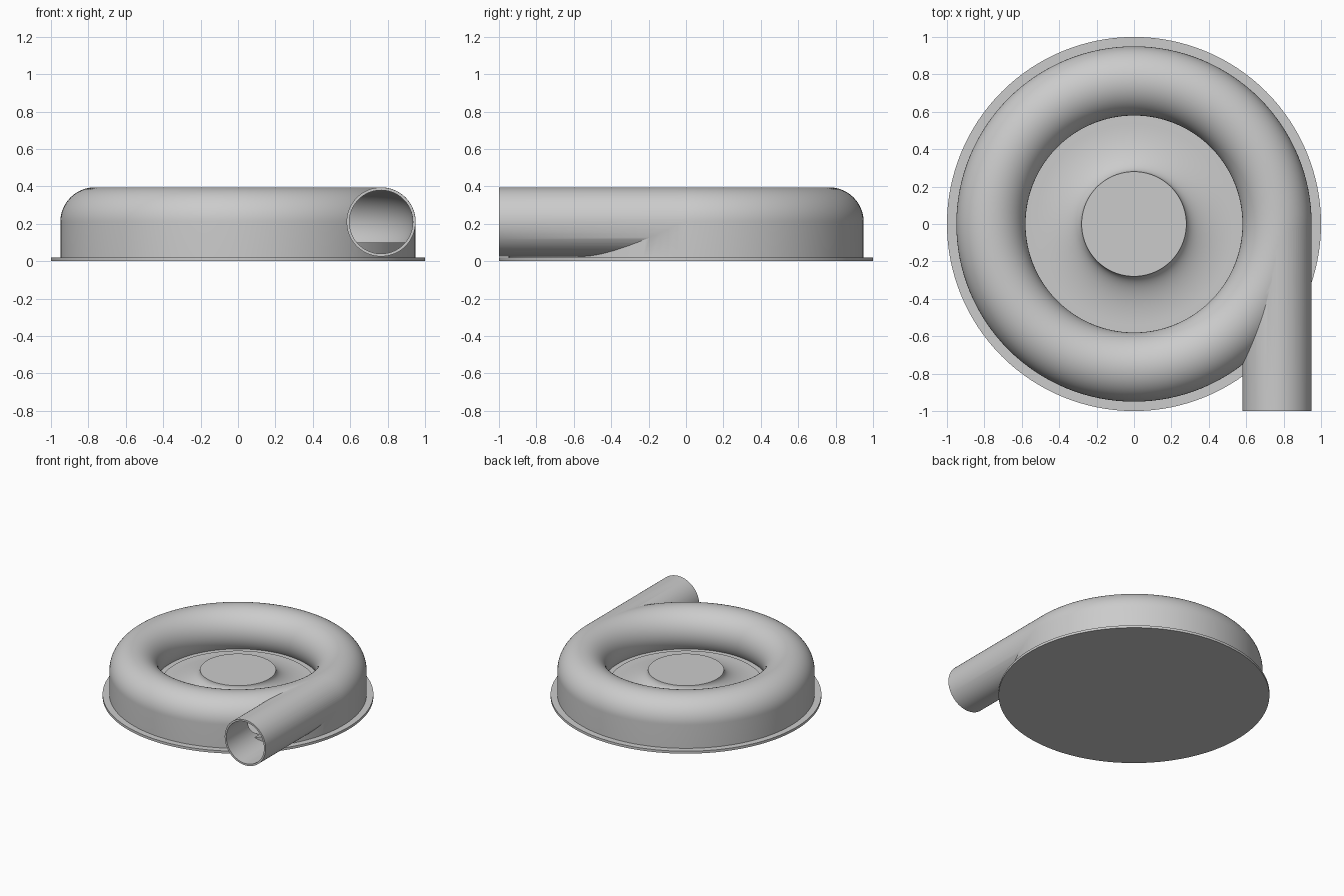
import bpy, bmesh
from math import sin, cos, pi, radians
from mathutils import Matrix, Vector

cube = bpy.data.objects.get("Cube")
if cube:
    bpy.data.objects.remove(cube, do_unlink=True)

TUBE_X, TUBE_Z, TUBE_R, WALL = 0.765, 0.21, 0.185, 0.015
FLOOR_Z = 0.10
STEPS = 128

grey = bpy.data.materials.new("plain grey")
grey.use_nodes = True
grey.diffuse_color = (0.6, 0.6, 0.6, 1)
grey.node_tree.nodes["Principled BSDF"].inputs["Base Color"].default_value = (0.6, 0.6, 0.6, 1)


def finish(name, bm):
    bmesh.ops.remove_doubles(bm, verts=bm.verts, dist=1e-5)
    bmesh.ops.recalc_face_normals(bm, faces=bm.faces)
    mesh = bpy.data.meshes.new(name)
    bm.to_mesh(mesh)
    bm.free()
    mesh.materials.append(grey)
    obj = bpy.data.objects.new(name, mesh)
    bpy.context.collection.objects.link(obj)
    return obj


def lathe(name, profile, closed=False):
    """Spin an (r, z) profile around the z axis."""
    bm = bmesh.new()
    verts = [bm.verts.new((r, 0, z)) for r, z in profile]
    pairs = list(zip(verts, verts[1:] + verts[:1]))
    edges = [bm.edges.new(p) for p in (pairs if closed else pairs[:-1])]
    bmesh.ops.spin(bm, geom=verts + edges, cent=(0, 0, 0), axis=(0, 0, 1),
                   angle=2 * pi, steps=STEPS, use_merge=True)
    return finish(name, bm)


def rod(name, radius, y0, y1):
    """Solid cylinder along y on the outlet axis."""
    bm = bmesh.new()
    place = Matrix.Translation(Vector((TUBE_X, (y0 + y1) / 2, TUBE_Z))) @ Matrix.Rotation(pi / 2, 4, 'X')
    bmesh.ops.create_cone(bm, cap_ends=True, segments=96, radius1=radius, radius2=radius,
                          depth=y1 - y0, matrix=place)
    return finish(name, bm)


def arc(radius, start, end, count):
    angles = [radians(start + (end - start) * i / count) for i in range(count + 1)]
    return [(TUBE_X + radius * cos(a), TUBE_Z + radius * sin(a)) for a in angles]


def activate(obj):
    bpy.ops.object.select_all(action='DESELECT')
    obj.select_set(True)
    bpy.context.view_layer.objects.active = obj


def combine(target, tool, operation):
    mod = target.modifiers.new(operation, 'BOOLEAN')
    mod.object, mod.operation, mod.solver = tool, operation, 'EXACT'
    activate(target)
    bpy.ops.object.modifier_apply(modifier=mod.name)
    bpy.data.objects.remove(tool, do_unlink=True)


# Round back plate
base_plate = lathe("base_plate", [(0, 0), (1, 0), (1, 0.02), (0, 0.02)])

# Raised chamber floor
chamber_floor = lathe("chamber_floor", [(0, 0.01), (0.94, 0.01), (0.94, FLOOR_Z), (0, FLOOR_Z)])

# Ring casing with straight outer skirt, joined to the outlet pipe and hollowed
casing = lathe("casing_with_outlet",
               [(TUBE_X + TUBE_R, 0.015)] + arc(TUBE_R, 0, 265, 56) + [(TUBE_X, 0.015)], closed=True)
combine(casing, rod("outlet_solid", TUBE_R - 0.0005, -1, 0), 'UNION')
combine(casing, lathe("ring_cavity", arc(TUBE_R - WALL, 0, 352.5, 47), closed=True), 'DIFFERENCE')
combine(casing, rod("outlet_bore", TUBE_R - WALL - 0.0005, -1.05, 0.02), 'DIFFERENCE')

# Flared centre hub with flat top
flare = [(0.28 + 0.26 * (1 - cos(t)), 0.218 - 0.112 * sin(t))
         for t in [pi / 2 * i / 20 for i in range(21)]]
hub = lathe("flared_hub", [(0, 0.218)] + flare + [(0.572, 0.106), (0.572, 0.09), (0, 0.09)])

for part in (base_plate, chamber_floor, casing, hub):
    activate(part)
    bpy.ops.object.shade_smooth_by_angle(angle=radians(30))
